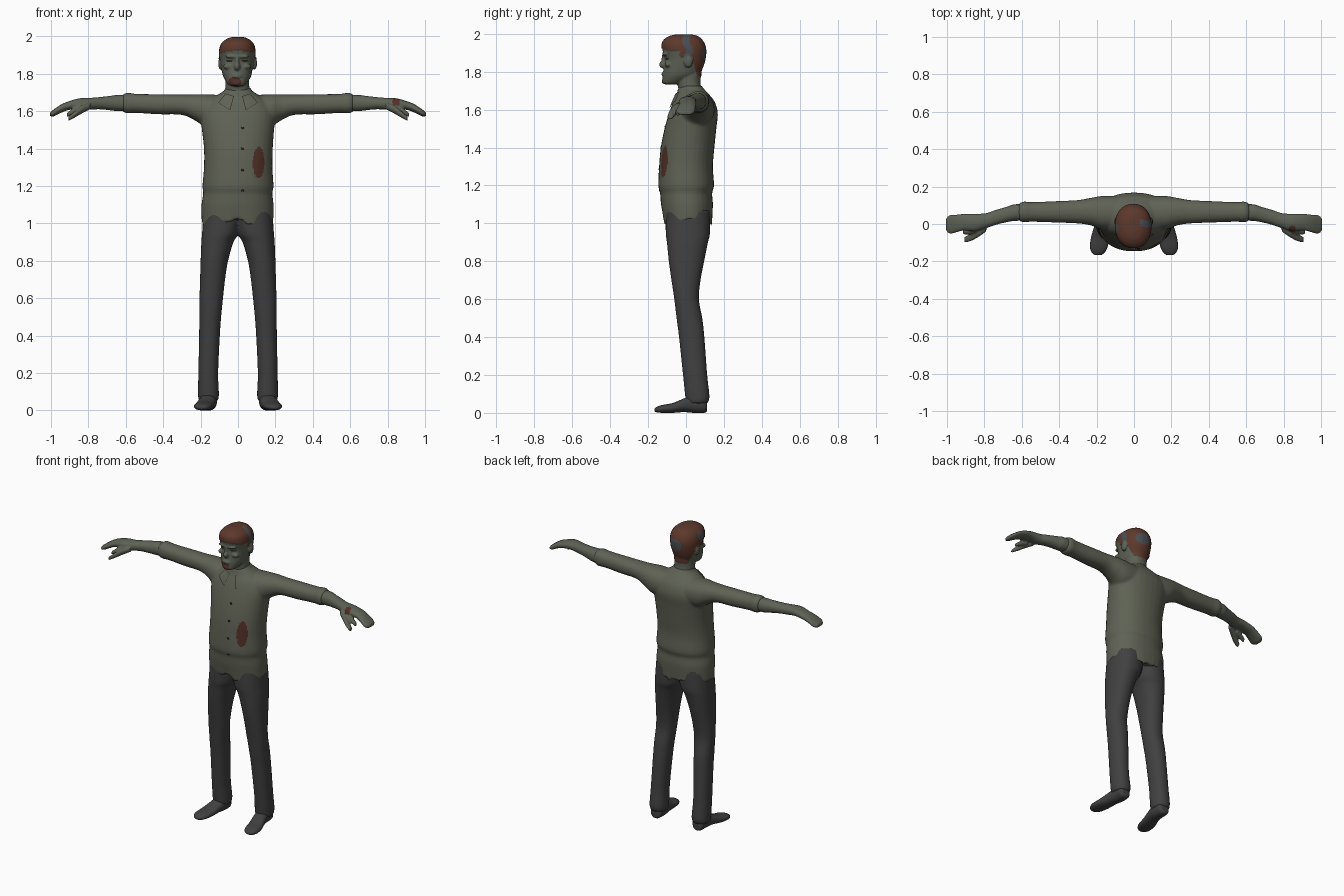
import bpy, bmesh, math
from mathutils import Vector, Matrix
from mathutils.bvhtree import BVHTree

cube = bpy.data.objects.get("Cube")
if cube:
    bpy.data.objects.remove(cube)


def material(name, r, g, b):
    m = bpy.data.materials.new(name)
    m.use_nodes = True
    m.diffuse_color = (r, g, b, 1)
    bsdf = m.node_tree.nodes["Principled BSDF"]
    bsdf.inputs["Base Color"].default_value = (r, g, b, 1)
    bsdf.inputs["Roughness"].default_value = 0.9
    return m


SHIRT = material("shirt olive grey", 0.115, 0.122, 0.09)
SKIN = material("skin grey green", 0.11, 0.12, 0.09)
CLOTH = material("trouser charcoal", 0.052, 0.052, 0.054)
HAIR = material("hair red brown", 0.11, 0.04, 0.025)
PATCH = material("hair slate patch", 0.07, 0.078, 0.085)
STAIN = material("stain dark red", 0.085, 0.03, 0.021)
DARK = material("button dark", 0.02, 0.02, 0.018)


def spline(rows, steps=5):
    """Smooth in-between rows for a short list of section rows."""
    out = []
    for i in range(len(rows) - 1):
        a, b, c, d = (rows[max(i - 1, 0)], rows[i], rows[i + 1], rows[min(i + 2, len(rows) - 1)])
        for k in range(steps):
            t = k / steps
            out.append([q + t * (r - p) / 2 + t * t * (2 * p - 5 * q + 4 * r - s) / 2
                        + t ** 3 * (3 * q - p - 3 * r + s) / 2 for p, q, r, s in zip(a, b, c, d)])
    return out + [list(rows[-1])]


def loft(bm, axis, rows, side=1, power=2.2, n=32):
    """Rounded sections along an axis; a row is position, low and high of both cross axes."""
    rings = []
    for t, a0, a1, b0, b1 in spline(rows):
        ring = []
        for k in range(n):
            w = 2 * math.pi * k / n
            c, s = math.cos(w), math.sin(w)
            a = (a0 + a1) / 2 + (a1 - a0) / 2 * math.copysign(abs(c) ** (2 / power), c)
            b = (b0 + b1) / 2 + (b1 - b0) / 2 * math.copysign(abs(s) ** (2 / power), s)
            x, y, z = {"x": (t, a, b), "y": (a, t, b), "z": (a, b, t)}[axis]
            ring.append(bm.verts.new((x * side, y, z)))
        rings.append(ring)
    for r, q in zip(rings, rings[1:]):
        for k in range(n):
            bm.faces.new((r[k], r[(k + 1) % n], q[(k + 1) % n], q[k]))
    bm.faces.new(rings[0][::-1])
    bm.faces.new(rings[-1])


def ball(bm, centre, radii):
    m = Matrix.Translation(centre) @ Matrix.Diagonal((*radii, 1))
    bmesh.ops.create_uvsphere(bm, u_segments=20, v_segments=12, radius=1, matrix=m)


def make(name, bm, mats, voxel=0, smooth=3, rule=None):
    """Turn a bmesh into an object, fused into one skin if a voxel size is given."""
    bmesh.ops.recalc_face_normals(bm, faces=bm.faces[:])
    me = bpy.data.meshes.new(name)
    bm.to_mesh(me)
    bm.free()
    ob = bpy.data.objects.new(name, me)
    bpy.context.scene.collection.objects.link(ob)
    if voxel:
        mod = ob.modifiers.new("fuse", 'REMESH')
        mod.mode = 'VOXEL'
        mod.voxel_size = voxel
        mod = ob.modifiers.new("soften", 'SMOOTH')
        mod.factor = 0.5
        mod.iterations = smooth
        bpy.context.view_layer.update()
        dg = bpy.context.evaluated_depsgraph_get()
        me = bpy.data.meshes.new_from_object(ob.evaluated_get(dg))
        ob.modifiers.clear()
        ob.data = me
    me.materials.clear()
    for m in mats:
        me.materials.append(m)
    for p in me.polygons:
        p.use_smooth = True
        p.material_index = rule(p.center) if rule else 0
    return ob


def within(p, q, r, cx, cy, rx):
    return ((p - q) / cx) ** 2 + ((r - cy) / rx) ** 2 < 1


# Shirt: torso and sleeves fused, with a ragged hem
bm = bmesh.new()
loft(bm, "z", [(1.0, -.194, .19, -.117, .137), (1.1, -.195, .19, -.132, .142),
               (1.16, -.186, .184, -.137, .138), (1.2, -.19, .19, -.146, .148),
               (1.3, -.182, .184, -.142, .142), (1.4, -.182, .186, -.133, .15),
               (1.5, -.193, .193, -.113, .16), (1.58, -.2, .2, -.09, .168),
               (1.64, -.175, .175, -.068, .152), (1.68, -.12, .12, -.05, .122),
               (1.71, -.074, .074, -.042, .094), (1.725, -.068, .068, -.03, .085)])
for v in bm.verts:
    if v.co.z < 1.1:
        w = math.atan2(v.co.y, v.co.x)
        rag = 0.017 * math.sin(3 * w + 0.6) + 0.013 * math.sin(8 * w + 1)
        v.co.z += (1.1 - v.co.z) / 0.1 * rag
for s in (1, -1):
    loft(bm, "x", [(.08, -.03, .15, 1.51, 1.685), (.17, -.03, .15, 1.515, 1.69),
                   (.23, -.008, .14, 1.55, 1.69), (.3, .003, .128, 1.58, 1.688),
                   (.42, .008, .122, 1.583, 1.69), (.54, .012, .117, 1.59, 1.692),
                   (.59, .01, .12, 1.588, 1.698), (.615, .016, .11, 1.597, 1.69)], s)


def shirt_rule(c):
    return int(c.y < 0 and within(c.x, .11, c.z, .03, 1.325, .085))


shirt = make("shirt", bm, [SHIRT, STAIN], 0.0075, 5, shirt_rule)

# Forearms and hands
for s, name in ((1, "left"), (-1, "right")):
    bm = bmesh.new()
    loft(bm, "x", [(.56, .02, .108, 1.6, 1.687), (.64, .016, .105, 1.6, 1.687),
                   (.68, .01, .092, 1.604, 1.682), (.74, -.005, .075, 1.61, 1.675),
                   (.79, -.022, .058, 1.608, 1.671), (.85, -.038, .054, 1.612, 1.668),
                   (.91, -.035, .054, 1.605, 1.651), (.95, -.045, .05, 1.589, 1.633),
                   (.985, -.052, .047, 1.572, 1.609), (1.005, -.035, .03, 1.572, 1.594)], s)
    loft(bm, "x", [(.79, -.04, .0, 1.61, 1.645), (.83, -.068, -.018, 1.59, 1.632),
                   (.87, -.09, -.048, 1.567, 1.602), (.907, -.1, -.07, 1.548, 1.57)], s)
    loft(bm, "x", [(.84, -.048, -.01, 1.595, 1.64), (.88, -.055, -.02, 1.583, 1.617),
                   (.915, -.055, -.03, 1.568, 1.59)], s)

    def hand_rule(c):
        return int(c.x > 0 and c.z > 1.63 and within(c.x, .845, c.y, .02, -.028, .02))

    make(name + "_hand", bm, [SKIN, STAIN], 0.005, 3, hand_rule)

# Head: skull, neck, nose, brow, lips and ears
bm = bmesh.new()
loft(bm, "z", [(1.6, -.07, .07, -.02, .1), (1.68, -.066, .066, -.035, .09),
               (1.74, -.066, .06, -.045, .076), (1.82, -.066, .06, -.05, .08)])
loft(bm, "z", [(1.733, -.03, .02, -.11, -.05), (1.742, -.052, .04, -.123, -.015),
               (1.78, -.077, .067, -.122, .06), (1.82, -.088, .077, -.117, .085),
               (1.87, -.095, .085, -.113, .1), (1.92, -.098, .09, -.125, .103),
               (1.96, -.086, .08, -.12, .088), (1.985, -.055, .05, -.085, .06),
               (1.993, -.025, .02, -.045, .025)])
ball(bm, (-.005, -.118, 1.838), (.017, .024, .021))
ball(bm, (-.005, -.117, 1.862), (.011, .013, .032))
ball(bm, (-.005, -.108, 1.892), (.065, .018, .011))
ball(bm, (-.005, -.116, 1.787), (.028, .014, .013))
ball(bm, (-.005, -.112, 1.75), (.026, .017, .016))
for s in (1, -1):
    ball(bm, (s * .09 - .002, .012, 1.855), (.014, .024, .034))
    ball(bm, (s * .045 - .005, -.095, 1.838), (.03, .017, .015))


def hair_line(y):
    if y < -.03:
        return 1.912 + max(0, -y - .07) * .25
    return 1.88 if y < .03 else max(1.775, 1.88 - (y - .03) * 4)


def head_rule(c):
    if c.z > hair_line(c.y) and abs(c.x + .004) < .1:
        streak = abs(c.y - .008 - .01 * math.sin(c.z * 60)) < .018 and c.x > .03
        back = within(c.x, .01, c.z, .045, 1.895, .04) and c.y > .06
        side = within(c.y, -.02, c.z, .03, 1.94, .025) and c.x < -.05
        return 2 if streak or back or side else 1
    if c.y < -.06 and within(c.x, -.018, c.z, .034, 1.757, .025):
        return 3
    if c.y < -.06 and within(abs(c.x + .005), .041, c.z, .019, 1.869, .006):
        return 4
    return 0


head = make("head", bm, [SKIN, HAIR, PATCH, STAIN, DARK], 0.005, 3, head_rule)
hair = {i for p in head.data.polygons if p.material_index in (1, 2) for i in p.vertices}
shift = {i: head.data.vertices[i].normal * 0.004 for i in hair}
for i, d in shift.items():
    head.data.vertices[i].co += d

# Trousers: both legs fused at the hips
bm = bmesh.new()
for s in (1, -1):
    loft(bm, "z", [(.05, .108, .208, .003, .113), (.085, .102, .214, -.004, .124),
                   (.2, .106, .212, -.016, .112), (.4, .097, .208, -.037, .097),
                   (.5, .09, .207, -.05, .086), (.6, .08, .206, -.062, .068),
                   (.7, .069, .203, -.077, .077), (.8, .053, .2, -.091, .096),
                   (.9, .024, .196, -.101, .116), (.95, -.004, .192, -.107, .127),
                   (1.07, -.03, .184, -.108, .128)], s)
make("trousers", bm, [CLOTH], 0.0075, 4)

# Shoes
for s, name in ((1, "left"), (-1, "right")):
    bm = bmesh.new()
    loft(bm, "y", [(.112, .135, .18, .008, .05), (.095, .116, .197, .0, .09),
                   (.04, .113, .202, .0, .095), (-.01, .12, .212, .004, .077),
                   (-.07, .13, .23, .0, .052), (-.125, .141, .236, .0, .042),
                   (-.155, .158, .224, .003, .032), (-.167, .175, .208, .008, .023)], s)
    make(name + "_shoe", bm, [CLOTH], 0.005, 2)

# Collar flaps and buttons laid on the chest
tree = BVHTree.FromPolygons([v.co for v in shirt.data.vertices],
                            [p.vertices[:] for p in shirt.data.polygons])


def chest(x, z, lift):
    hit = tree.ray_cast(Vector((x, -1, z)), Vector((0, 1, 0)))[0]
    return Vector((x, (hit.y if hit else 0) - lift, z))


corners = [Vector(c) for c in ((.022, 1.68), (.066, 1.694), (.106, 1.645), (.042, 1.605))]
for s, name in ((1, "left"), (-1, "right")):
    bm = bmesh.new()
    n = 8
    grid = []
    for i in range(n + 1):
        low = corners[0].lerp(corners[3], i / n)
        high = corners[1].lerp(corners[2], i / n)
        grid.append([bm.verts.new(chest(s * q.x, q.y, 0.009))
                     for q in (low.lerp(high, j / n) for j in range(n + 1))])
    for i in range(n):
        for j in range(n):
            bm.faces.new((grid[i][j], grid[i + 1][j], grid[i + 1][j + 1], grid[i][j + 1]))
    bmesh.ops.solidify(bm, geom=bm.faces[:], thickness=0.008)
    flap = make(name + "_collar", bm, [SHIRT])
    for p in flap.data.polygons:
        p.use_smooth = False

bm = bmesh.new()
for z in (1.175, 1.285, 1.4, 1.51):
    ball(bm, chest(.025, z, 0), (.008, .004, .006))
make("buttons", bm, [DARK])
